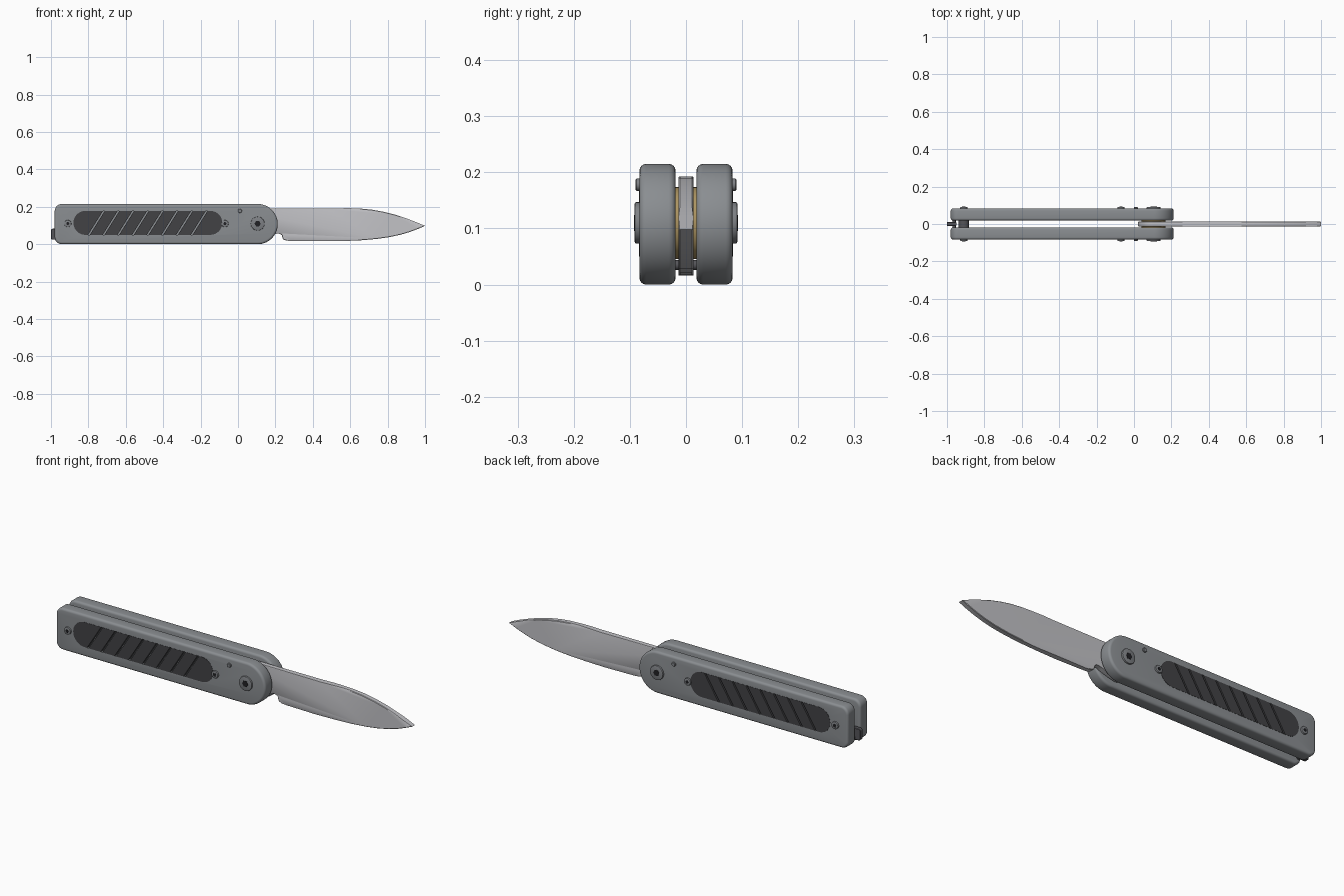
import bpy, bmesh, math
from mathutils import Vector

if "Cube" in bpy.data.objects:
    bpy.data.objects.remove(bpy.data.objects["Cube"])


def material(name, r, g, b):
    m = bpy.data.materials.new(name)
    m.diffuse_color = (r, g, b, 1)
    m.use_nodes = True
    m.node_tree.nodes["Principled BSDF"].inputs["Base Color"].default_value = m.diffuse_color
    return m


GREY = material("handle grey", 0.255, 0.27, 0.285)
STEEL = material("blade steel", 0.54, 0.54, 0.565)
DARK = material("inlay charcoal", 0.055, 0.055, 0.06)
SPACER = material("spacer grey", 0.09, 0.09, 0.1)
SCREW = material("screw grey", 0.21, 0.22, 0.235)
BRASS = material("washer brass", 0.42, 0.30, 0.12)
BLACK = material("socket black", 0.015, 0.015, 0.018)


def arc(cx, cz, r, a0, a1, n):
    """Points on an arc in the xz plane, angles in degrees."""
    return [(cx + r * math.cos(math.radians(a0 + (a1 - a0) * i / n)),
             cz + r * math.sin(math.radians(a0 + (a1 - a0) * i / n))) for i in range(n + 1)]


def circle(cx, cz, r, n=32):
    return arc(cx, cz, r, 0, 360, n)[:-1]


def smooth(ob):
    bpy.ops.object.select_all(action='DESELECT')
    ob.select_set(True)
    bpy.context.view_layer.objects.active = ob
    bpy.ops.object.shade_smooth_by_angle(angle=math.radians(32))


def prism(name, pts, y0, y1, mat, bevel=0, segs=3, cuts=()):
    """Extrude an xz outline along y, round its rims, and trim it with planes."""
    bm = bmesh.new()
    face = bm.faces.new([bm.verts.new((x, y0, z)) for x, z in pts])
    ext = bmesh.ops.extrude_face_region(bm, geom=[face])
    for v in ext["geom"]:
        if isinstance(v, bmesh.types.BMVert):
            v.co.y = y1
    if bevel:
        rims = [e for e in bm.edges if abs(e.verts[0].co.y - e.verts[1].co.y) < 1e-6]
        bmesh.ops.bevel(bm, geom=rims, offset=bevel, segments=segs, profile=0.5,
                        affect='EDGES', clamp_overlap=False)
    for co, no in cuts:
        bmesh.ops.bisect_plane(bm, geom=bm.verts[:] + bm.edges[:] + bm.faces[:],
                               plane_co=co, plane_no=no, clear_outer=True)
        bmesh.ops.holes_fill(bm, edges=[e for e in bm.edges if e.is_boundary], sides=0)
    bmesh.ops.recalc_face_normals(bm, faces=bm.faces[:])
    me = bpy.data.meshes.new(name)
    bm.to_mesh(me)
    bm.free()
    me.materials.append(mat)
    ob = bpy.data.objects.new(name, me)
    bpy.context.collection.objects.link(ob)
    smooth(ob)
    return ob


PX, PZ = 0.105, 0.1075     # pivot centre
IN, OUT = 0.0185, 0.083    # inner and outer face of each handle scale

# Outlines: handle with one round end, and the long inlay
handle = (arc(PX, PZ, 0.1075, -90, 90, 36) + arc(-0.942, 0.177, 0.038, 90, 180, 8)
          + arc(-0.942, 0.038, 0.038, 180, 270, 8))
inlay = arc(-0.148, 0.114, 0.064, -90, 90, 20) + arc(-0.816, 0.114, 0.064, 90, 270, 20)

# Diagonal slot directions
lean = Vector((0.08, 0, 0.128)).normalized()
across = Vector((lean.z, 0, -lean.x))
SLOT = 0.004

for s, side in ((-1, "front"), (1, "back")):
    # Handle scale with a pocket for the inlay
    scale = prism(side + "_handle_scale", handle, s * IN, s * OUT, GREY, 0.012, 4)
    cutter = prism("pocket_cutter", inlay, s * 0.064, s * 0.1, GREY)
    cutter.hide_render = True
    mod = scale.modifiers.new("pocket", 'BOOLEAN')
    mod.object = cutter
    mod.solver = 'EXACT'
    bpy.context.view_layer.objects.active = scale
    bpy.ops.object.modifier_apply(modifier=mod.name)
    bpy.data.objects.remove(cutter)
    smooth(scale)

    # Slanted grip pads filling the pocket
    xs = [-1.0] + [-0.757 + 0.0785 * i for i in range(8)] + [0.1]
    for i in range(len(xs) - 1):
        a = Vector((xs[i], 0, 0.114)) + across * SLOT
        b = Vector((xs[i + 1], 0, 0.114)) - across * SLOT
        prism(f"{side}_grip_pad_{i + 1}", inlay, s * 0.063, s * 0.084, DARK,
              cuts=((a, -across), (b, across)))

    # Screws with hex sockets
    for name, x, r in (("rear_screw", -0.91, 0.019), ("middle_screw", -0.07, 0.019),
                       ("pivot_screw", PX, 0.037)):
        z = 0.11
        prism(f"{side}_{name}", circle(x, z, r), s * 0.075, s * 0.0915, SCREW, 0.003, 2)
        prism(f"{side}_{name}_socket", circle(x, z, r * 0.45, 6), s * 0.09, s * 0.093, BLACK)
    # Stop pin end
    prism(side + "_stop_pin", circle(0.01, 0.178, 0.011, 20), s * 0.075, s * 0.09, SCREW, 0.002, 1)
    # Pivot washer
    prism(side + "_washer", circle(PX, 0.11, 0.064), s * 0.0135, s * 0.0187, BRASS)

# Blade: round tang, curved spine, pointed tip, belly and notch
blade = (arc(PX, PZ, 0.083, 270, 90, 24)
         + [(0.48, 0.19), (0.54, 0.192), (0.60, 0.1925), (0.66, 0.190), (0.72, 0.184),
            (0.78, 0.173), (0.84, 0.158), (0.90, 0.138), (0.95, 0.119), (1.0, 0.098),
            (0.96, 0.081), (0.92, 0.066), (0.87, 0.051), (0.81, 0.038), (0.74, 0.028),
            (0.66, 0.021), (0.57, 0.017), (0.45, 0.016), (0.29, 0.017), (0.258, 0.019),
            (0.242, 0.026), (0.237, 0.036), (0.234, 0.048), (0.225, 0.055),
            (0.21, 0.057), (0.19, 0.05), (0.15, 0.035)])
prism("blade", blade, -0.0135, 0.0135, STEEL, 0.0025, 1)

# Rear standoff joining the scales
prism("rear_standoff", circle(-0.91, 0.11, 0.028), -0.02, 0.02, SPACER)

# Tail lug with its cross pin
lug = arc(-0.99, 0.073, 0.01, 90, 180, 4) + arc(-0.99, 0.034, 0.01, 180, 270, 4) \
    + [(-0.95, 0.024), (-0.95, 0.083)]
prism("tail_lug", lug, -0.011, 0.011, SPACER, 0.002, 1)
prism("tail_lug_pin", circle(-0.962, 0.035, 0.009, 16), -0.02, 0.02, SPACER)
